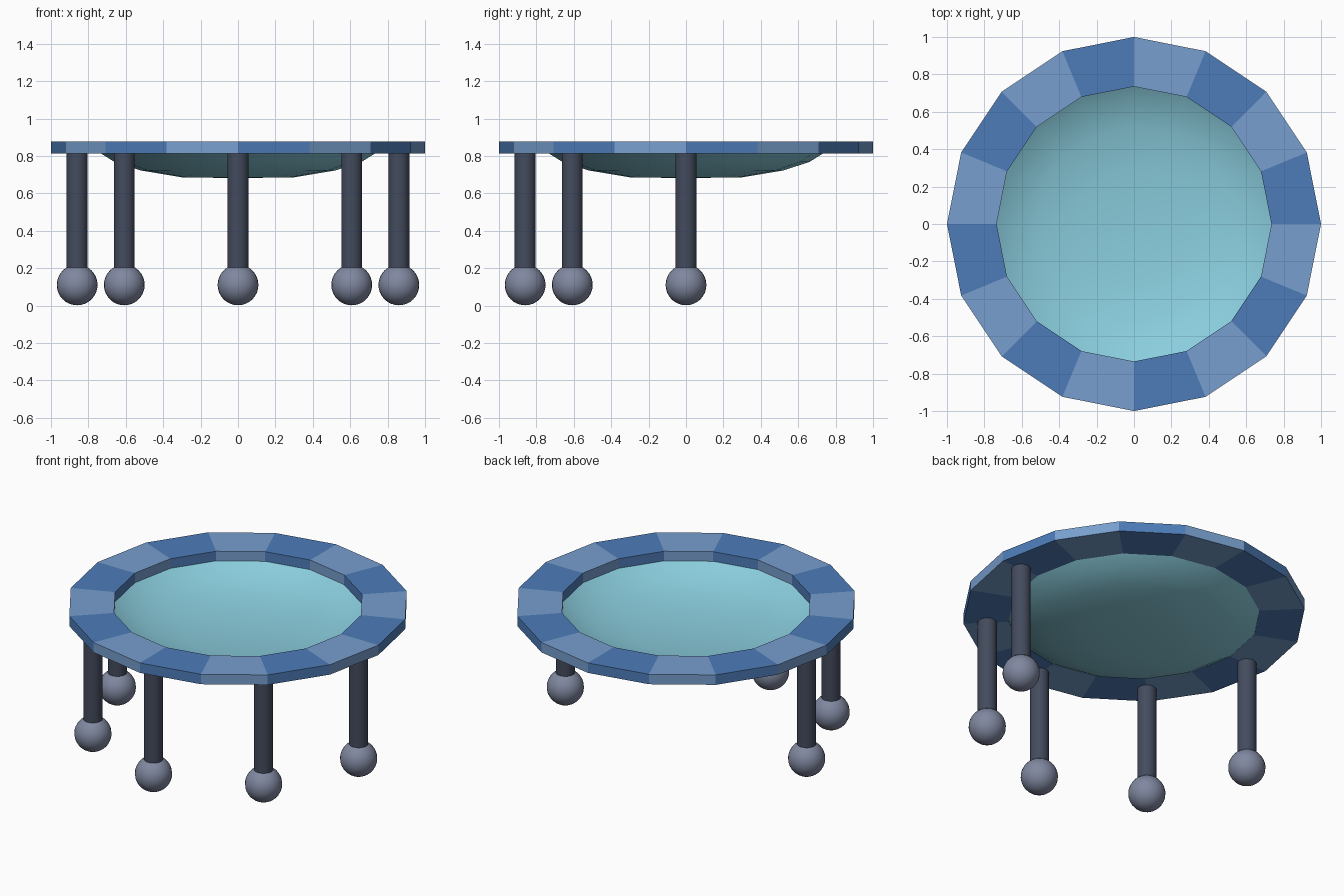
import bpy, bmesh, math
from mathutils import Matrix

if "Cube" in bpy.data.objects:
    bpy.data.objects.remove(bpy.data.objects["Cube"])

SIDES = 16
R_OUT, R_IN = 1.0, 0.735
Z_LOW, Z_TOP = 0.813, 0.877
LEG_R = 0.86


def material(name, hexcode):
    def lin(c):
        c /= 255
        return c / 12.92 if c <= 0.04045 else ((c + 0.055) / 1.055) ** 2.4
    m = bpy.data.materials.new(name)
    m.diffuse_color = [lin(int(hexcode[i:i + 2], 16)) for i in (0, 2, 4)] + [1]
    m.use_nodes = True
    m.node_tree.nodes["Principled BSDF"].inputs["Base Color"].default_value = m.diffuse_color
    return m


dark_blue = material("dark blue", "4D7CB8")
light_blue = material("light blue", "789FCF")
aqua = material("aqua", "8ACDDD")
slate = material("slate", "434B5D")
grey = material("grey", "8088A0")


def finish(bm, name, mats, smooth=False):
    bmesh.ops.recalc_face_normals(bm, faces=bm.faces)
    for f in bm.faces:
        f.smooth = smooth
    me = bpy.data.meshes.new(name)
    bm.to_mesh(me)
    bm.free()
    for m in mats:
        me.materials.append(m)
    ob = bpy.data.objects.new(name, me)
    bpy.context.collection.objects.link(ob)
    return ob


def sweep(bm, profile, closed):
    """Revolve (radius, z) points around z; alternate the material per segment."""
    rings = [[bm.verts.new((r * math.cos(a), r * math.sin(a), z)) for r, z in profile]
             for a in (2 * math.pi * i / SIDES for i in range(SIDES))]
    n = len(profile)
    for i in range(SIDES):
        a, b = rings[i], rings[(i + 1) % SIDES]
        for j in range(n if closed else n - 1):
            k = (j + 1) % n
            bm.faces.new((a[j], a[k], b[k], b[j])).material_index = i % 2
    return rings


# padded rim with alternating colours
bm = bmesh.new()
sweep(bm, [(R_IN, Z_LOW), (R_OUT, Z_LOW), (R_OUT, Z_TOP), (R_IN, Z_TOP)], True)
finish(bm, "rim", [dark_blue, light_blue])

# sagging mat
bm = bmesh.new()
rings = sweep(bm, [(R_IN, Z_LOW + 0.002), (0.66, 0.768), (0.52, 0.723), (0.30, 0.686)], False)
centre = bm.verts.new((0, 0, 0.682))
for i in range(SIDES):
    bm.faces.new((rings[i][-1], centre, rings[(i + 1) % SIDES][-1]))
for f in bm.faces:
    f.material_index = 0
mat = finish(bm, "mat", [aqua], True)
# an open surface: make its normals point up
if mat.data.polygons[0].normal.z < 0:
    mat.data.flip_normals()

# five legs with ball feet around the front half
for i in range(5):
    a = math.pi + i * math.pi / 4
    x, y = LEG_R * math.cos(a), LEG_R * math.sin(a)

    bm = bmesh.new()
    low, high = 0.15, Z_LOW + 0.01
    bmesh.ops.create_cone(bm, cap_ends=True, segments=24, radius1=0.056, radius2=0.056,
                          depth=high - low,
                          matrix=Matrix.Translation((x, y, (low + high) / 2)))
    leg = finish(bm, f"leg_{i + 1}", [slate], True)
    for p in leg.data.polygons:
        p.use_smooth = abs(p.normal.z) < 0.5

    bm = bmesh.new()
    bmesh.ops.create_uvsphere(bm, u_segments=24, v_segments=16, radius=0.109,
                              matrix=Matrix.Translation((x, y, 0.111)))
    finish(bm, f"ball_foot_{i + 1}", [grey], True)
